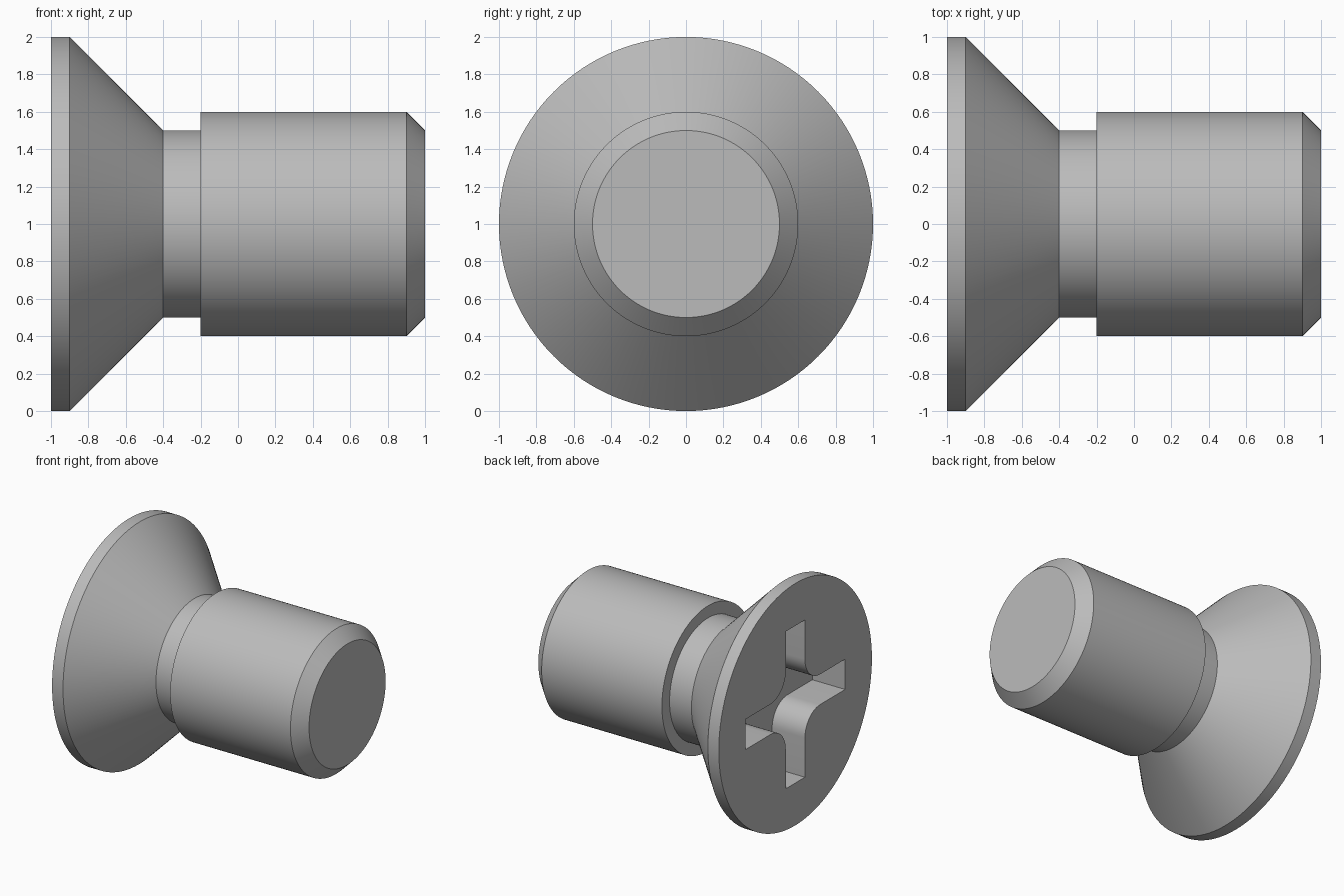
import bpy, bmesh
from math import pi, sin, cos, radians
from mathutils import Vector, Matrix

SEGMENTS = 128
AXIS_Z = 1.0

cube = bpy.data.objects.get("Cube")
if cube:
    bpy.data.objects.remove(cube, do_unlink=True)

# Single plain metal colour
steel = bpy.data.materials.new("grey_steel")
steel.use_nodes = True
colour = (0.5, 0.5, 0.5, 1.0)
steel.diffuse_color = colour
steel.node_tree.nodes["Principled BSDF"].inputs["Base Color"].default_value = colour


def make_object(name, bm):
    bmesh.ops.recalc_face_normals(bm, faces=bm.faces)
    mesh = bpy.data.meshes.new(name)
    bm.to_mesh(mesh)
    bm.free()
    mesh.materials.append(steel)
    obj = bpy.data.objects.new(name, mesh)
    bpy.context.collection.objects.link(obj)
    return obj


def revolve(name, profile):
    """Turn (x, radius) points around the lengthwise axis and cap both ends."""
    bm = bmesh.new()
    rings = []
    for x, r in profile:
        angles = [2 * pi * i / SEGMENTS for i in range(SEGMENTS)]
        rings.append([bm.verts.new((x, r * cos(a), AXIS_Z + r * sin(a))) for a in angles])
    for a, b in zip(rings, rings[1:]):
        for i in range(SEGMENTS):
            j = (i + 1) % SEGMENTS
            bm.faces.new((a[i], a[j], b[j], b[i]))
    bm.faces.new(rings[0])
    bm.faces.new(rings[-1])
    return make_object(name, bm)


def cross_prism(name, x0, x1, reach, half, fillet, steps=12):
    """Cross with rounded inner corners, extruded lengthwise."""
    # One quarter: arm end corner, inner fillet, next arm's end corner
    c = half + fillet
    quarter = [Vector((reach, half))]
    for i in range(steps + 1):
        a = radians(270 - 90 * i / steps)
        quarter.append(Vector((c + fillet * cos(a), c + fillet * sin(a))))
    quarter.append(Vector((half, reach)))
    outline = [Matrix.Rotation(k * pi / 2, 2) @ p for k in range(4) for p in quarter]

    bm = bmesh.new()
    face = bm.faces.new([bm.verts.new((x0, p.x, AXIS_Z + p.y)) for p in outline])
    ext = bmesh.ops.extrude_face_region(bm, geom=[face])
    moved = [g for g in ext["geom"] if isinstance(g, bmesh.types.BMVert)]
    bmesh.ops.translate(bm, verts=moved, vec=(x1 - x0, 0, 0))
    return make_object(name, bm)


# Turned body: countersunk head, neck, shank with chamfered tip
screw = revolve("countersunk_screw", [
    (-1.0, 1.0), (-0.9, 1.0), (-0.4, 0.5), (-0.2, 0.5),
    (-0.2, 0.6), (0.9, 0.6), (1.0, 0.5),
])

# Cross-shaped drive recess in the head
cutter = cross_prism("drive_recess_cutter", -1.1, -0.7, 0.65, 0.125, 0.2)
cutter.hide_render = True
cut = screw.modifiers.new("drive_recess", "BOOLEAN")
cut.operation = "DIFFERENCE"
cut.solver = "EXACT"
cut.object = cutter

bpy.ops.object.select_all(action="DESELECT")
screw.select_set(True)
bpy.context.view_layer.objects.active = screw
bpy.ops.object.modifier_apply(modifier=cut.name)
bpy.data.objects.remove(cutter, do_unlink=True)

# Smooth curved walls, crisp machined edges
bpy.ops.object.shade_smooth_by_angle(angle=radians(30))
